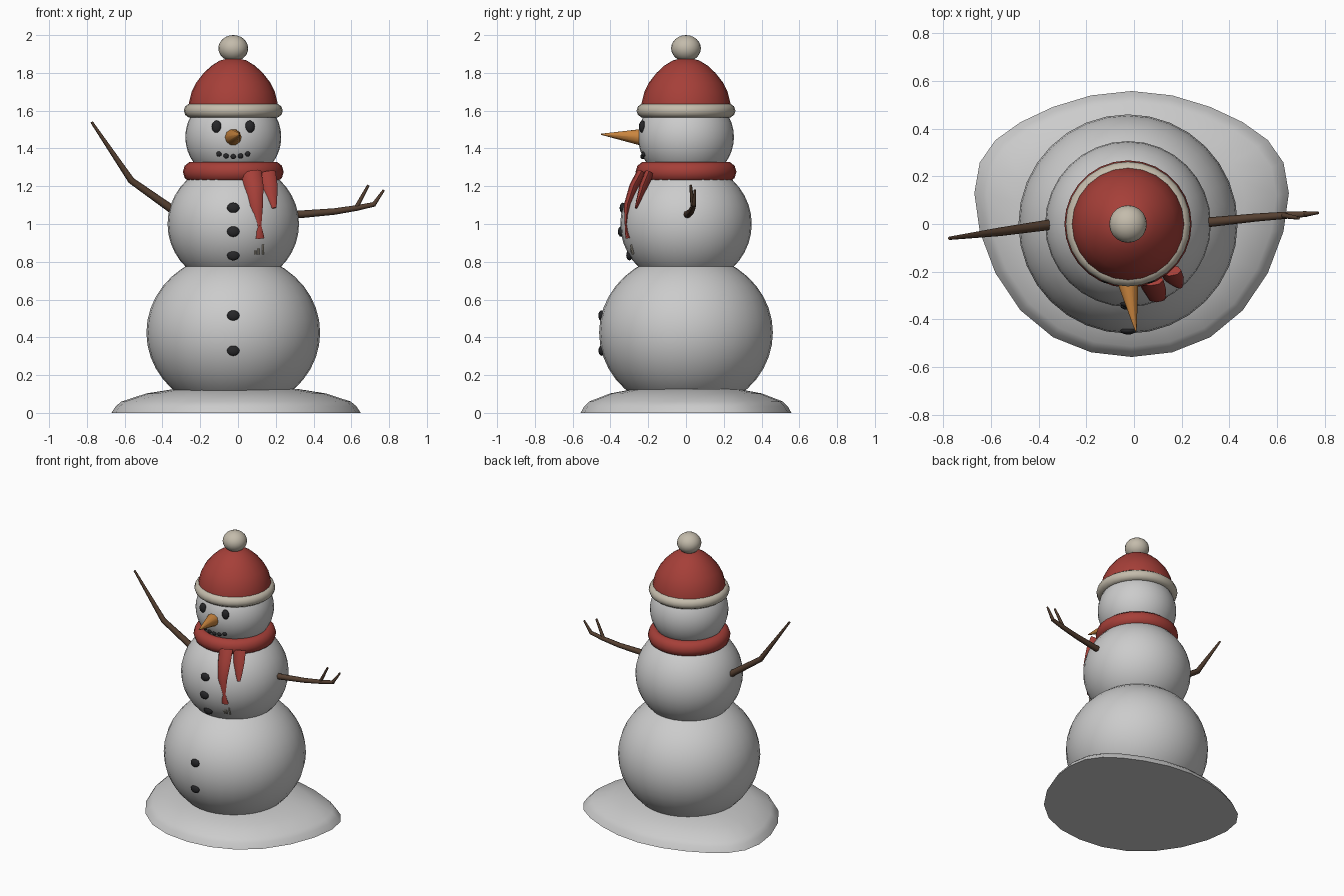
import bpy, bmesh, math
from mathutils import Vector

if "Cube" in bpy.data.objects:
    bpy.data.objects.remove(bpy.data.objects["Cube"])

CX = -0.025  # body axis


def mat(name, r, g, b):
    m = bpy.data.materials.new(name)
    m.diffuse_color = (r, g, b, 1)
    m.use_nodes = True
    m.node_tree.nodes["Principled BSDF"].inputs["Base Color"].default_value = m.diffuse_color
    return m


RED = mat("red_wool", 0.38, 0.05, 0.04)
CREAM = mat("cream_wool", 0.55, 0.50, 0.41)
COAL = mat("coal", 0.02, 0.02, 0.022)
ORANGE = mat("carrot", 0.60, 0.24, 0.05)
WOOD = mat("wood", 0.09, 0.05, 0.03)


def finish(ob, name, material=None, angle=40):
    ob.name = name
    if material:
        ob.data.materials.append(material)
    bpy.ops.object.select_all(action='DESELECT')
    ob.select_set(True)
    bpy.context.view_layer.objects.active = ob
    bpy.ops.object.shade_smooth_by_angle(angle=math.radians(angle))
    return ob


def ball(name, loc, size, material=None, seg=24, rings=16):
    bpy.ops.mesh.primitive_uv_sphere_add(segments=seg, ring_count=rings, radius=1, location=loc)
    ob = bpy.context.object
    ob.scale = size
    return finish(ob, name, material)


def ring(name, z, major, minor, zscale, material):
    bpy.ops.mesh.primitive_torus_add(location=(CX, 0, z), major_radius=major, minor_radius=minor,
                                     major_segments=28, minor_segments=10)
    ob = bpy.context.object
    ob.scale.z = zscale
    return finish(ob, name, material, 60)


def loft(name, loops, material=None, angle=40):
    """Skin a list of equal-length vertex loops and cap both ends."""
    bm = bmesh.new()
    rows = [[bm.verts.new(p) for p in lp] for lp in loops]
    n = len(rows[0])
    for a, b in zip(rows, rows[1:]):
        for i in range(n):
            j = (i + 1) % n
            bm.faces.new((a[i], a[j], b[j], b[i]))
    bm.faces.new(rows[0][::-1])
    bm.faces.new(rows[-1])
    bmesh.ops.recalc_face_normals(bm, faces=bm.faces)
    me = bpy.data.meshes.new(name)
    bm.to_mesh(me)
    bm.free()
    ob = bpy.data.objects.new(name, me)
    bpy.context.collection.objects.link(ob)
    return finish(ob, name, material, angle)


def tube(name, path, radii, material, ref=(0, 1, 0), flat=1.0, n=8):
    """Tapered tube along a path; flat squashes it along the ref direction."""
    pts = [Vector(p) for p in path]
    loops = []
    for k, p in enumerate(pts):
        d = (pts[min(k + 1, len(pts) - 1)] - pts[max(k - 1, 0)]).normalized()
        u = d.cross(Vector(ref)).normalized()
        v = u.cross(d) * flat
        loops.append([p + radii[k] * (u * math.cos(t) + v * math.sin(t))
                      for t in (2 * math.pi * i / n for i in range(n))])
    return loft(name, loops, material, 50)


def lathe(name, profile, material, n=24):
    return loft(name, [[(CX + r * math.cos(t), r * math.sin(t), z)
                        for t in (2 * math.pi * i / n for i in range(n))]
                       for r, z in profile], material)


# Snow mound with an egg-shaped outline
def mound_loop(s, z, n=24):
    out = []
    for i in range(n):
        c, d = math.cos(2 * math.pi * i / n), math.sin(2 * math.pi * i / n)
        out.append((-0.01 + 0.66 * s * c, s * (0.558 * d + 0.13 * c ** 4), z))
    return out


loft("snow_mound", [mound_loop(s, z) for s, z in
                    [(1, 0), (0.965, 0.035), (0.92, 0.06), (0.72, 0.103), (0.5, 0.126), (0.2, 0.13)]])

# Snow balls
LOWER = (0.425, 0.46, 0.42)
MIDDLE = (1.0, 0.348, 0.33)
HEAD = (1.46, 0.254, 0.24)
for nm, (z, r, rz) in (("lower_ball", LOWER), ("middle_ball", MIDDLE), ("head_ball", HEAD)):
    ball(nm, (CX, 0, z), (r, r, rz), seg=32, rings=20)


def front_y(body, dx, z):
    """y of a snow ball's front surface."""
    c, r, rz = body
    return -math.sqrt(max(r * r * (1 - ((z - c) / rz) ** 2) - dx * dx, 0))


# Coal buttons, eyes and mouth
for i, (body, z) in enumerate([(MIDDLE, 1.085), (MIDDLE, 0.96), (MIDDLE, 0.835),
                               (LOWER, 0.515), (LOWER, 0.33)]):
    ball(f"button_{i}", (CX, front_y(body, 0, z) + 0.002, z), (0.033, 0.017, 0.028), COAL, 12, 8)
for side in (-1, 1):
    dx = side * 0.088
    ball("eye", (CX + dx, front_y(HEAD, dx, 1.515), 1.515), (0.026, 0.018, 0.033), COAL, 12, 8)
for k in range(-2, 3):
    dx, z = k * 0.038, 1.357 + 0.0035 * k * k
    ball("mouth_coal", (CX + dx, front_y(HEAD, dx, z), z), (0.015, 0.012, 0.014), COAL, 10, 6)

# Carrot nose
tube("carrot_nose", [(CX, -0.2, 1.457), (CX, -0.245, 1.46), (0.008, -0.45, 1.475)],
     [0.046, 0.044, 0.003], ORANGE, ref=(0, 0, 1), n=10)

# Hat
lathe("hat_dome", [(0.238, 1.60), (0.234, 1.645), (0.220, 1.70), (0.195, 1.75), (0.156, 1.80),
                   (0.115, 1.838), (0.07, 1.866), (0.02, 1.878)], RED)
ring("hat_brim", 1.60, 0.224, 0.038, 1.0, CREAM)
ball("hat_pompom", (CX, 0, 1.93), (0.079, 0.079, 0.07), CREAM, 20, 12)

# Scarf with two tails, tassel and fringe
ring("scarf", 1.276, 0.217, 0.05, 1.1, RED)
tube("scarf_tail_long", [(0.07, -0.235, 1.27), (0.085, -0.275, 1.2), (0.095, -0.31, 1.1), (0.112, -0.318, 0.99)],
     [0.055, 0.05, 0.038, 0.012], RED, flat=0.5)
tube("scarf_tassel", [(0.112, -0.316, 1.0), (0.112, -0.314, 0.96), (0.112, -0.305, 0.925)],
     [0.01, 0.02, 0.028], RED, flat=0.5)
tube("scarf_tail_short", [(0.15, -0.195, 1.27), (0.165, -0.225, 1.2), (0.183, -0.252, 1.12), (0.192, -0.265, 1.085)],
     [0.05, 0.045, 0.025, 0.012], RED, flat=0.5)
for x, z0, z1 in ((0.092, 0.86, 0.84), (0.108, 0.87, 0.84), (0.132, 0.89, 0.84)):
    tube("scarf_fringe", [(x, -0.291, z0), (x, -0.279, z1)], [0.005, 0.006], CREAM, n=6)

# Stick arms
tube("left_arm", [(-0.30, 0.0, 1.045), (-0.36, -0.004, 1.085), (-0.565, -0.033, 1.23), (-0.775, -0.06, 1.54)],
     [0.023, 0.022, 0.018, 0.007], WOOD)
tube("right_arm", [(0.28, 0.005, 1.05), (0.34, 0.01, 1.052), (0.51, 0.027, 1.066),
                   (0.63, 0.036, 1.085), (0.725, 0.042, 1.105)],
     [0.022, 0.02, 0.017, 0.015, 0.012], WOOD)
tube("right_finger_outer", [(0.715, 0.041, 1.098), (0.772, 0.047, 1.18)], [0.012, 0.006], WOOD)
tube("right_finger_inner", [(0.625, 0.036, 1.085), (0.69, 0.025, 1.205)], [0.012, 0.007], WOOD)
